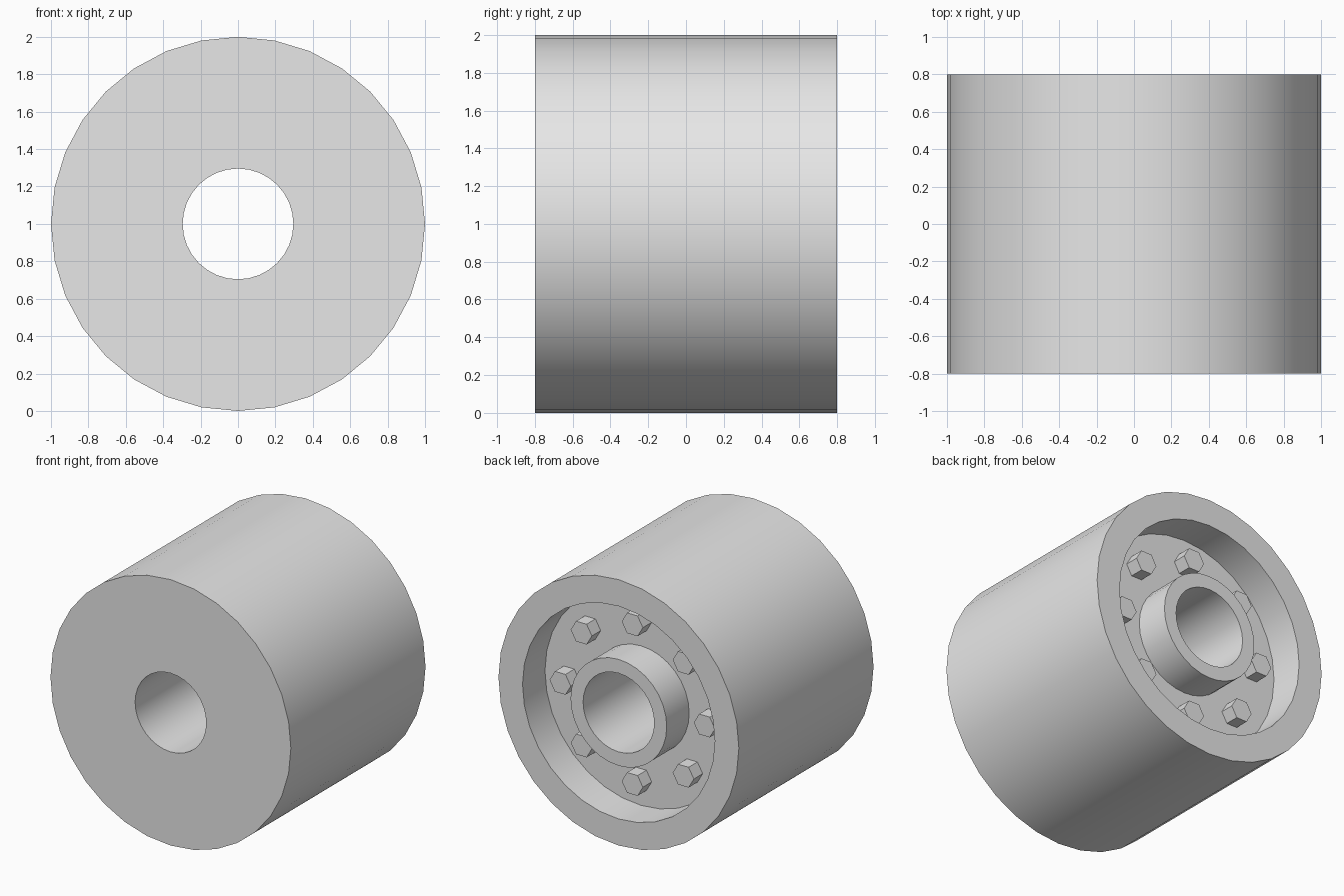
import bpy, bmesh, math
from mathutils import Matrix, Vector

cube = bpy.data.objects.get("Cube")
if cube:
    bpy.data.objects.remove(cube, do_unlink=True)

SEGMENTS = 32
HALF, FLOOR = 0.8, 0.533          # half width and recess floor along y
CENTRE = Vector((0, 0, 1))

grey = bpy.data.materials.new("plain_grey")
grey.use_nodes = True
colour = (0.8, 0.8, 0.8, 1)
grey.diffuse_color = colour
grey.node_tree.nodes["Principled BSDF"].inputs["Base Color"].default_value = colour


def add_object(name, bm):
    bmesh.ops.recalc_face_normals(bm, faces=bm.faces)
    mesh = bpy.data.meshes.new(name)
    bm.to_mesh(mesh)
    bm.free()
    mesh.materials.append(grey)
    obj = bpy.data.objects.new(name, mesh)
    bpy.context.collection.objects.link(obj)
    return obj


# Wheel drum: closed profile (radius, y) spun about the y axis
profile = [(0.296, -HALF), (1, -HALF), (1, HALF), (0.8, HALF),
           (0.8, FLOOR), (0.4, FLOOR), (0.4, HALF), (0.296, HALF)]
bm = bmesh.new()
verts = [bm.verts.new((0, y, 1 + r)) for r, y in profile]
edges = [bm.edges.new((a, b)) for a, b in zip(verts, verts[1:] + verts[:1])]
bmesh.ops.spin(bm, geom=verts + edges, cent=CENTRE, axis=(0, 1, 0),
               angle=math.tau, steps=SEGMENTS, use_merge=True)
bmesh.ops.remove_doubles(bm, verts=bm.verts, dist=0.0001)
drum = add_object("wheel_drum", bm)

bpy.ops.object.select_all(action='DESELECT')
drum.select_set(True)
bpy.context.view_layer.objects.active = drum
bpy.ops.object.shade_smooth_by_angle(angle=math.radians(30))

# Ring of hexagonal bolt heads on the recess floor
BOLTS, RING, BOLT_RADIUS, BOLT_HEIGHT = 8, 0.6, 0.088, 0.1
for i in range(BOLTS):
    a = math.tau * i / BOLTS
    spot = CENTRE + Vector((RING * math.sin(a), FLOOR + BOLT_HEIGHT / 2, RING * math.cos(a)))
    bm = bmesh.new()
    bmesh.ops.create_cone(bm, cap_ends=True, segments=6, radius1=BOLT_RADIUS,
                          radius2=BOLT_RADIUS, depth=BOLT_HEIGHT + 0.01,
                          matrix=Matrix.Translation(spot) @ Matrix.Rotation(math.pi / 2, 4, 'X')
                          @ Matrix.Rotation(math.pi / 6, 4, 'Z'))
    add_object(f"bolt_{i + 1}", bm)
